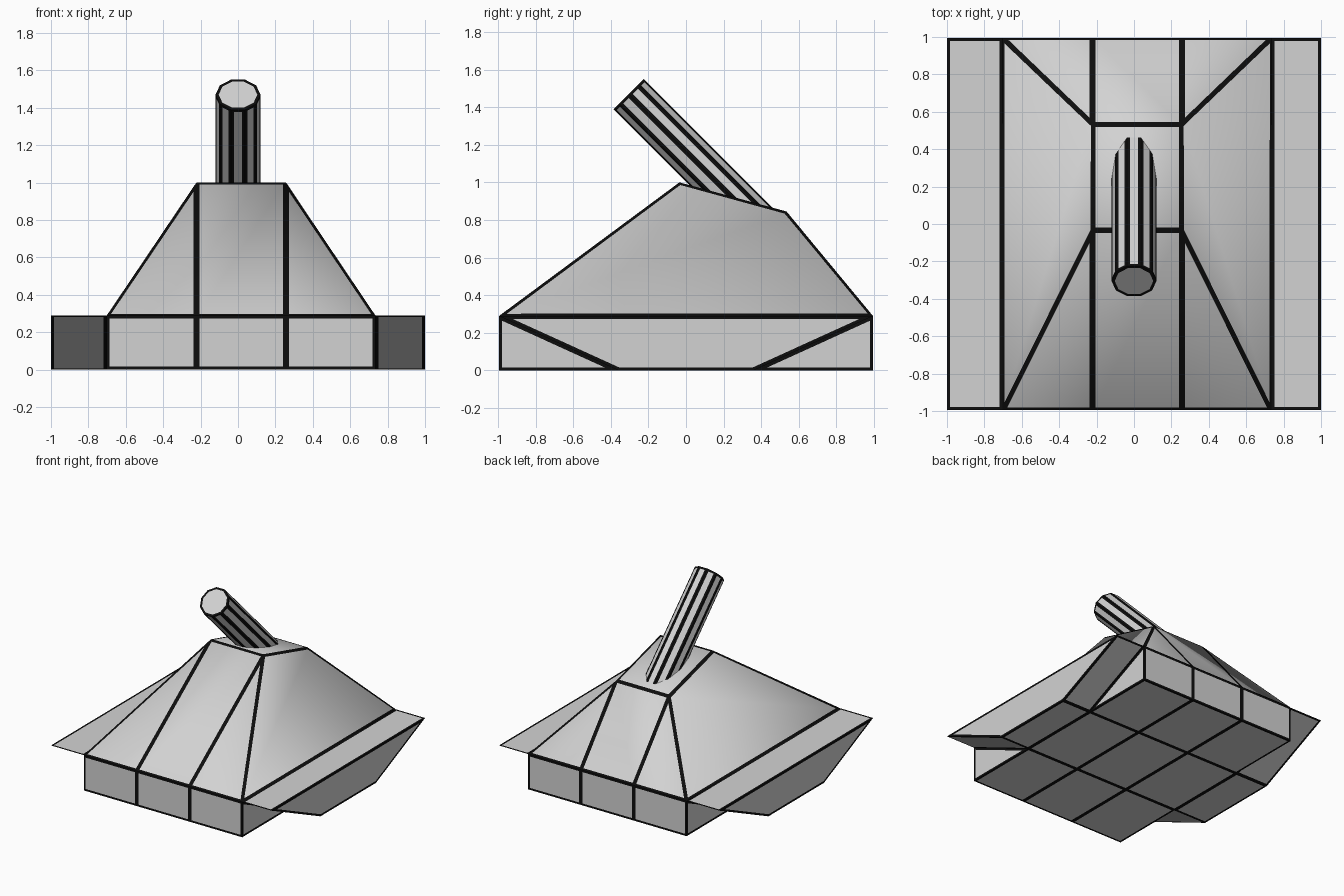
import bpy, bmesh, math
from mathutils import Vector, Matrix

if "Cube" in bpy.data.objects:
    bpy.data.objects.remove(bpy.data.objects["Cube"])


def material(name, v):
    m = bpy.data.materials.new(name)
    m.diffuse_color = (v, v, v, 1)
    m.use_nodes = True
    m.node_tree.nodes["Principled BSDF"].inputs["Base Color"].default_value = m.diffuse_color
    return m


GREY = material("light grey panel", 0.65)
BLACK = material("black seam", 0.004)
X = [-0.702, -0.222, 0.257, 0.735]      # panel lines across the body
Y = [-0.995, -0.36, 0.36, 0.995]        # panel lines along the body
DECK = 0.289
CENTRE = Vector((0, 0, 0.2))


def finish(bm, name, seam, smooth=False):
    """Inset every face for its black seam and make the object."""
    bm.normal_update()
    corners = [(v.co.copy(), v.normal.copy()) for v in bm.verts]
    ring = bmesh.ops.inset_individual(bm, faces=bm.faces[:], thickness=seam,
                                      use_even_offset=True)["faces"]
    for f in ring:
        f.material_index = 1
    me = bpy.data.meshes.new(name)
    bm.to_mesh(me)
    bm.free()
    me.materials.append(GREY)
    me.materials.append(BLACK)
    ob = bpy.data.objects.new(name, me)
    bpy.context.collection.objects.link(ob)
    if smooth:  # keep the soft shading of the uncut corners
        me.shade_smooth()
        me.normals_split_custom_set_from_vertices(
            [min(corners, key=lambda c: (c[0] - v.co).length)[1] for v in me.vertices])
    return ob


def panels(name, faces, smooth=False):
    """Welded panels, all facing away from the body centre."""
    bm = bmesh.new()
    for f in faces:
        bm.faces.new([bm.verts.new(p) for p in f])
    bmesh.ops.remove_doubles(bm, verts=bm.verts[:], dist=0.0005)
    bm.normal_update()
    for f in bm.faces:
        if f.normal.dot(f.calc_center_median() - CENTRE) < 0:
            f.normal_flip()
    return finish(bm, name, 0.016, smooth)


# Lower hull: gridded floor, three end panels, triangular side corners
hull = []
for x0, x1 in zip(X, X[1:]):
    for y0, y1 in zip(Y, Y[1:]):
        hull.append([(x0, y0, 0), (x1, y0, 0), (x1, y1, 0), (x0, y1, 0)])
    for y in (Y[0], Y[3]):
        hull.append([(x0, y, 0), (x1, y, 0), (x1, y, DECK), (x0, y, DECK)])
for x in (X[0], X[3]):
    for a, b in ((Y[0], Y[1]), (Y[3], Y[2])):
        hull.append([(x, a, 0), (x, b, 0), (x, a, DECK)])
panels("lower_hull", hull)

# Side sponsons: wide top, narrow bottom
for name, xi, xo in (("left_sponson", X[0], -1), ("right_sponson", X[3], 1)):
    section = [(Y[0], DECK), (Y[1], 0), (Y[2], 0), (Y[3], DECK)]
    faces = [[(xo, y, z) for y, z in section]]
    for (ya, za), (yb, zb) in zip(section, section[1:] + section[:1]):
        faces.append([(xi, ya, za), (xo, ya, za), (xo, yb, zb), (xi, yb, zb)])
    panels(name, faces)

# Sloped superstructure with a tilted roof
upper = []
ridge = ((Y[0], -0.035, 1.0), (Y[3], 0.535, 0.845))
for y, yr, zr in ridge:
    upper.append([(X[1], y, DECK), (X[2], y, DECK), (X[2], yr, zr), (X[1], yr, zr)])
    for a, b in ((0, 1), (3, 2)):
        upper.append([(X[a], y, DECK), (X[b], y, DECK), (X[b], yr, zr)])
(_, yf, zf), (_, yb, zb) = ridge
for a, b in ((0, 1), (3, 2)):
    upper.append([(X[a], Y[0], DECK), (X[a], Y[3], DECK), (X[b], yb, zb), (X[b], yf, zf)])
upper.append([(X[1], yf, zf), (X[2], yf, zf), (X[2], yb, zb), (X[1], yb, zb)])
panels("superstructure", upper, smooth=True)

# Ten-sided barrel leaning forward at 45 degrees
bm = bmesh.new()
length = 1.02
tilt = (Matrix.Translation((0, -0.305, 1.47)) @ Matrix.Rotation(math.radians(45), 4, "X")
        @ Matrix.Translation((0, 0, -length / 2)) @ Matrix.Rotation(math.radians(90), 4, "Z"))
bmesh.ops.create_cone(bm, cap_ends=True, segments=10, radius1=0.12, radius2=0.12,
                      depth=length, matrix=tilt)
finish(bm, "barrel", 0.016)
